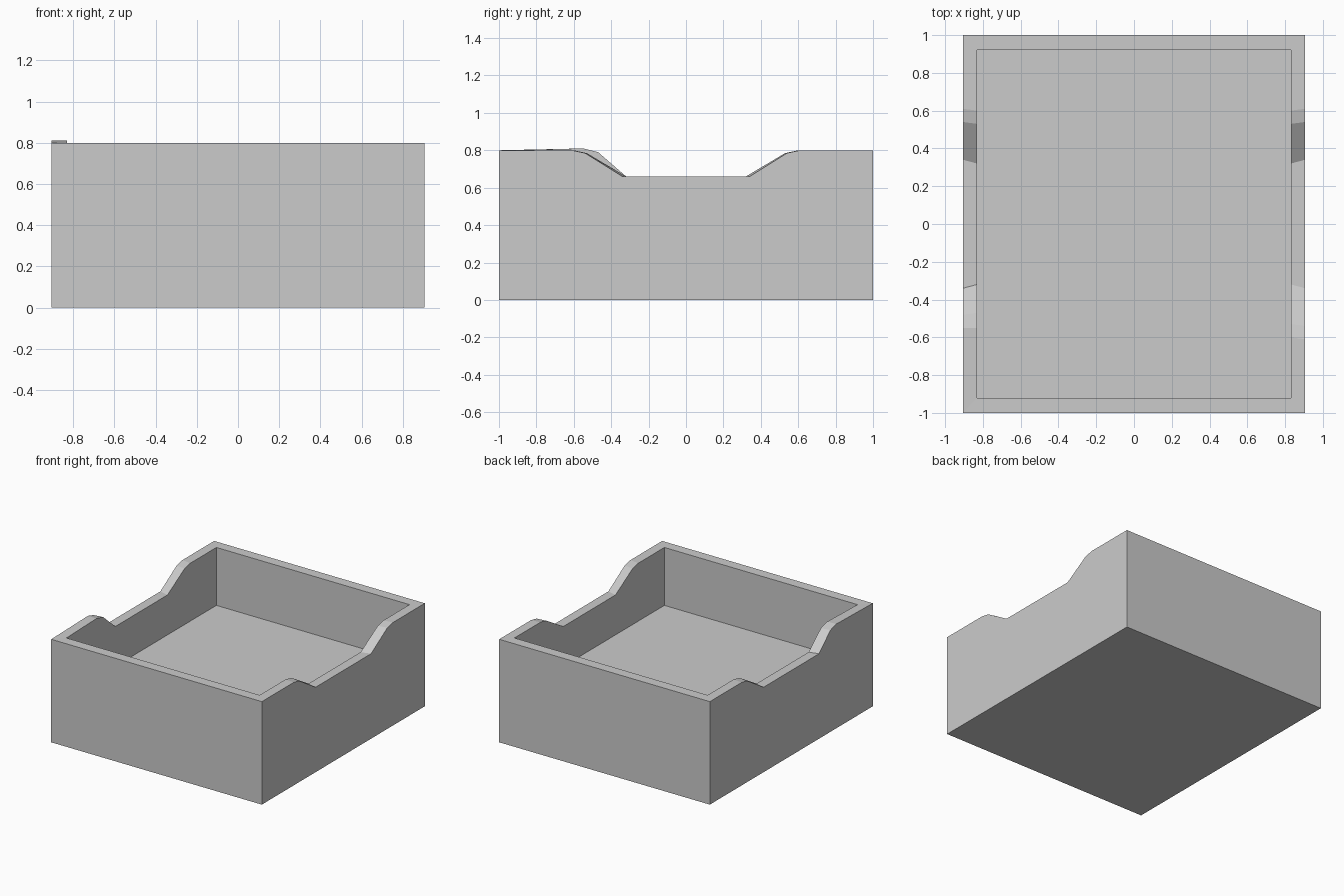
import bpy, bmesh

if "Cube" in bpy.data.objects:
    bpy.data.objects.remove(bpy.data.objects["Cube"])

X, Y, H = 0.905, 1.0, 0.8        # outer half sizes and rim height
IX, IY, FLOOR = 0.83, 0.92, 0.35  # inner half sizes and floor height
LOW = 0.66                        # height of the side cutouts

# Rim profiles along y: (y outside, y inside, z)
back = [(0.34, 0.32, LOW), (0.54, 0.53, 0.785), (0.61, 0.60, H)]
front_right = [(-0.61, -0.60, H), (-0.54, -0.53, 0.785), (-0.34, -0.32, LOW)]
front_left = [(-0.55, -0.55, 0.81), (-0.48, -0.47, 0.79), (-0.34, -0.32, LOW)]
corner = [(Y, IY, H)]
right = [(-Y, -IY, H)] + front_right + back + corner
left = ([(-Y, -IY, H)] + front_left + back + corner)[::-1]

bm = bmesh.new()


def side(profile, sign):
    """Outer and inner rim vertices of one side wall."""
    outer = [bm.verts.new((sign * X, o, z)) for o, i, z in profile]
    inner = [bm.verts.new((sign * IX, i, z)) for o, i, z in profile]
    return outer, inner


def base(x, y, z):
    return [bm.verts.new(p) for p in
            ((x, -y, z), (x, y, z), (-x, y, z), (-x, -y, z))]


ro, ri = side(right, 1)
lo, li = side(left, -1)
bottom = base(X, Y, 0)
floor = base(IX, IY, FLOOR)

# Rim all the way around
outer, inner = ro + lo, ri + li
n = len(outer)
for k in range(n):
    m = (k + 1) % n
    bm.faces.new((outer[k], outer[m], inner[m], inner[k]))

# Outer and inner walls, each standing on its base rectangle
for b, r, l in ((bottom, ro, lo), (floor, ri, li)):
    bm.faces.new([b[0], b[1]] + r[::-1])
    bm.faces.new([b[1], b[2], l[0], r[-1]])
    bm.faces.new([b[2], b[3]] + l[::-1])
    bm.faces.new([b[3], b[0], r[0], l[-1]])
    bm.faces.new(b)

bmesh.ops.recalc_face_normals(bm, faces=bm.faces[:])
mesh = bpy.data.meshes.new("open_tray")
bm.to_mesh(mesh)
bm.free()
bpy.context.collection.objects.link(bpy.data.objects.new("open_tray", mesh))
